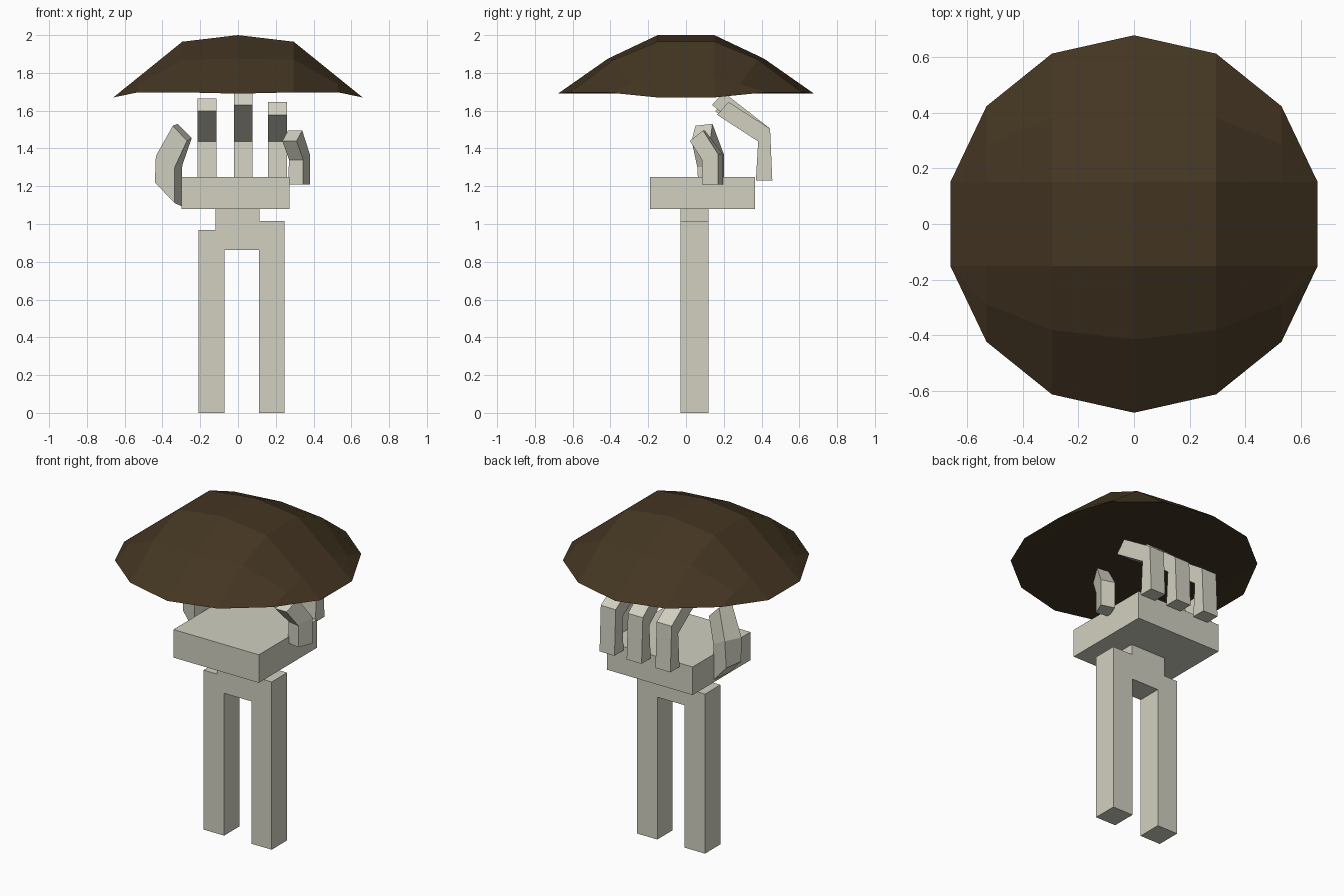
import bpy

if "Cube" in bpy.data.objects:
    bpy.data.objects.remove(bpy.data.objects["Cube"])


def material(name, color):
    m = bpy.data.materials.new(name)
    m.diffuse_color = (*color, 1)
    m.use_nodes = True
    m.node_tree.nodes["Principled BSDF"].inputs["Base Color"].default_value = m.diffuse_color
    return m


BONE = material("pale bone", (0.64, 0.63, 0.53))
BROWN = material("dark brown", (0.057, 0.036, 0.016))


def add_mesh(name, verts, faces, mat):
    me = bpy.data.meshes.new(name)
    me.from_pydata(verts, [], faces)
    me.materials.append(mat)
    ob = bpy.data.objects.new(name, me)
    bpy.context.collection.objects.link(ob)
    return ob


def limb(name, rings):
    """Four-sided limb lofted through rings (counter-clockwise from above)."""
    verts = [p for r in rings for p in r]
    n = len(rings)
    faces = [(3, 2, 1, 0), tuple(range(4 * n - 4, 4 * n))]
    for k in range(n - 1):
        for i in range(4):
            a, b = 4 * k + i, 4 * k + (i + 1) % 4
            faces.append((a, b, b + 4, a + 4))
    return add_mesh(name, verts, faces, BONE)


def box(name, x0, x1, y0, y1, z0, z1):
    return limb(name, [[(x0, y0, z), (x1, y0, z), (x1, y1, z), (x0, y1, z)]
                       for z in (z0, z1)])


# forearm bones, wrist and palm
box("left_forearm_bone", -0.21, -0.072, -0.03, 0.118, 0, 0.967)
box("right_forearm_bone", 0.11, 0.247, -0.03, 0.118, 0, 1.017)
box("wrist", -0.12, 0.115, -0.03, 0.118, 0.863, 1.09)
box("palm", -0.30, 0.273, -0.19, 0.365, 1.08, 1.25)

# three curled fingers along the back of the palm
for name, x, ty, tz in (("left_finger", -0.165, 0.155, 1.597),
                        ("middle_finger", 0.028, 0.138, 1.63),
                        ("right_finger", 0.21, 0.165, 1.578)):
    a, b = x - 0.05, x + 0.05
    profile = [((0.37, 1.23), (0.457, 1.23)),
               ((0.382, 1.437), (0.445, 1.505)),
               ((ty, tz), (ty + 0.06, tz + 0.068))]
    limb(name, [[(a, *f), (b, *f), (b, *k), (a, *k)] for f, k in profile])

# thumb on the left, little finger on the right
limb("thumb", [
    [(-0.44, 0.10, 1.22), (-0.335, 0.07, 1.11), (-0.30, 0.16, 1.095), (-0.41, 0.20, 1.21)],
    [(-0.435, 0.09, 1.36), (-0.335, 0.06, 1.30), (-0.295, 0.16, 1.31), (-0.40, 0.20, 1.37)],
    [(-0.345, 0.05, 1.52), (-0.27, 0.03, 1.44), (-0.245, 0.13, 1.455), (-0.32, 0.14, 1.53)]])
limb("little_finger", [
    [(0.265, 0.10, 1.21), (0.345, 0.085, 1.21), (0.38, 0.17, 1.21), (0.30, 0.195, 1.21)],
    [(0.27, 0.10, 1.34), (0.345, 0.085, 1.34), (0.38, 0.17, 1.37), (0.30, 0.195, 1.37)],
    [(0.235, 0.02, 1.44), (0.31, 0.02, 1.44), (0.34, 0.09, 1.495), (0.265, 0.10, 1.495)]])

# fourteen-sided cap: columns across x, each with (rim y, rim z, middle z, ridge z)
half = [(0, 0.678, 1.69, 1.875, 2.0), (0.295, 0.612, 1.697, 1.87, 1.965),
        (0.53, 0.423, 1.697, 1.74, 1.775)]
columns = [(-c[0], *c[1:]) for c in half[:0:-1]] + half
verts, faces = [], []
for x, ry, rz, mz, tz in columns:
    front = [(x, -ry, rz), (x, -(ry + 0.15) / 2, mz), (x, -0.15, tz)]
    verts += front + [(px, -py, pz) for px, py, pz in reversed(front)]
for c in range(len(columns) - 1):
    a = 6 * c
    faces += [(a + r, a + r + 6, a + r + 7, a + r + 1) for r in range(5)]
    faces.append((a, a + 5, a + 11, a + 6))  # closed flat underside
# side tips close the outline
n = len(verts)
verts += [(0.66, -0.15, 1.67), (0.66, 0.15, 1.67), (-0.66, -0.15, 1.67), (-0.66, 0.15, 1.67)]
for base, t, flip in ((n - 6, n, False), (0, n + 2, True)):
    side = [(base, t, base + 1), (base + 1, t, base + 2),
            (base + 2, t, t + 1, base + 3),
            (base + 3, t + 1, base + 4), (base + 4, t + 1, base + 5),
            (base, base + 5, t + 1, t)]
    faces += [f[::-1] if flip else f for f in side]
add_mesh("cap", verts, faces, BROWN)
